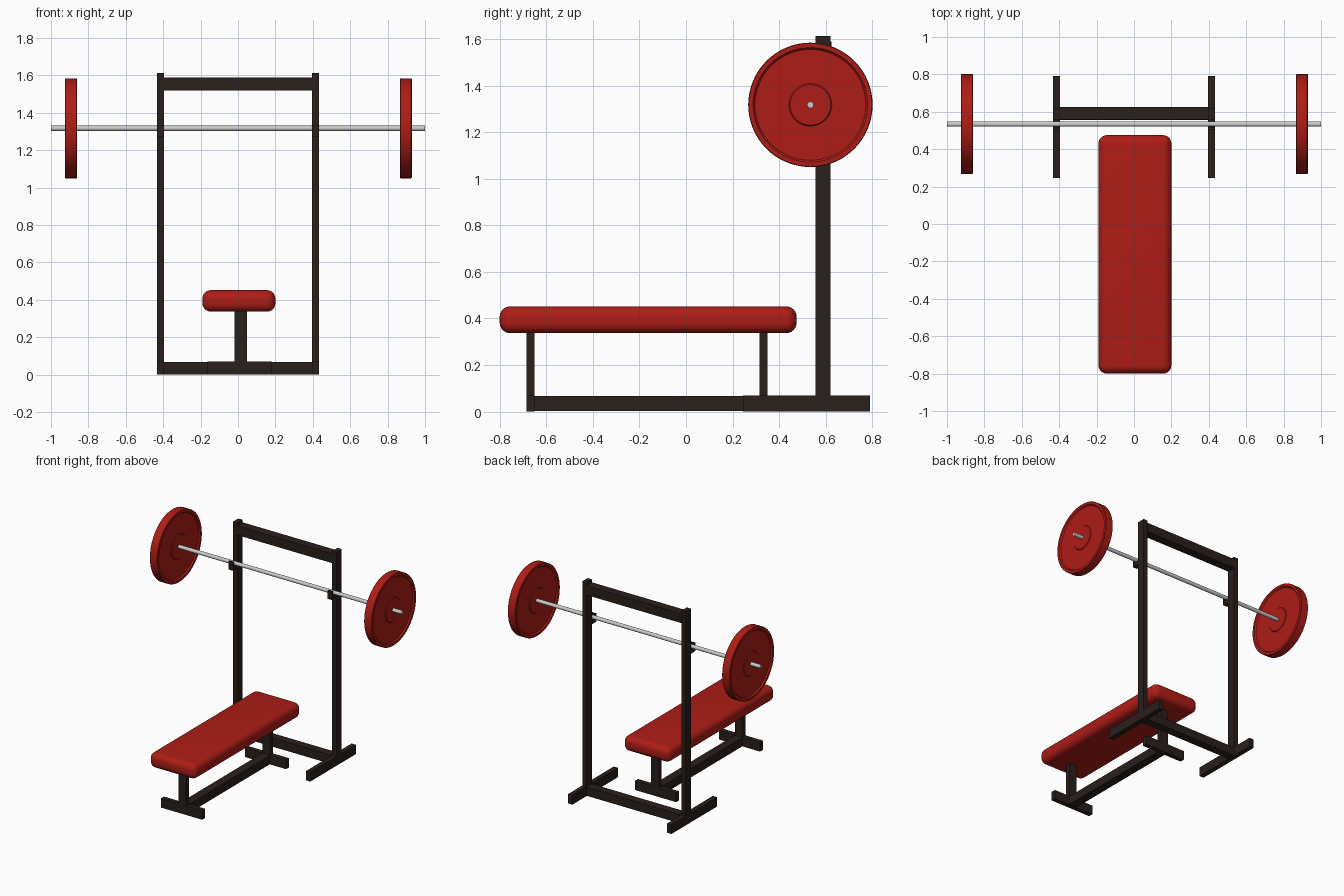
import bpy, bmesh, math

if "Cube" in bpy.data.objects:
    bpy.data.objects.remove(bpy.data.objects["Cube"])


def material(name, rgb):
    m = bpy.data.materials.new(name)
    m.diffuse_color = (*rgb, 1)
    m.use_nodes = True
    m.node_tree.nodes["Principled BSDF"].inputs["Base Color"].default_value = m.diffuse_color
    return m


RED = material("red_vinyl", (0.42, 0.012, 0.008))
DARK = material("dark_steel", (0.022, 0.014, 0.011))


def finish(bm, name, mat=None, smooth=False):
    bmesh.ops.recalc_face_normals(bm, faces=bm.faces)
    me = bpy.data.meshes.new(name)
    bm.to_mesh(me)
    bm.free()
    ob = bpy.data.objects.new(name, me)
    bpy.context.collection.objects.link(ob)
    if mat:
        me.materials.append(mat)
    if smooth:
        bpy.ops.object.select_all(action='DESELECT')
        ob.select_set(True)
        bpy.context.view_layer.objects.active = ob
        bpy.ops.object.shade_smooth_by_angle(angle=math.radians(35))
    return ob


def box(name, x, y, z, mat=DARK, bevel=0):
    bm = bmesh.new()
    bmesh.ops.create_cube(bm, size=1)
    for v in bm.verts:
        v.co = [(a + b) / 2 + c * (b - a) for (a, b), c in zip((x, y, z), v.co)]
    if bevel:
        bmesh.ops.bevel(bm, geom=bm.edges[:], offset=bevel, segments=6,
                        profile=0.5, affect='EDGES')
    return finish(bm, name, mat, bool(bevel))


def lathe_x(name, profile, centre, mat=None, sides=64):
    """Revolve (x, radius) points about an axis parallel to x."""
    bm = bmesh.new()
    cx, cy, cz = centre
    rings = []
    for px, r in profile:
        rings.append([bm.verts.new((cx + px, cy + r * math.cos(t), cz + r * math.sin(t)))
                      for t in (2 * math.pi * i / sides for i in range(sides))])
    for a, b in zip(rings, rings[1:]):
        for i in range(sides):
            j = (i + 1) % sides
            bm.faces.new((a[i], a[j], b[j], b[i]))
    bm.faces.new(rings[0])
    bm.faces.new(rings[-1])
    return finish(bm, name, mat, True)


BAR_Y, BAR_Z = 0.534, 1.317

# Rack: uprights, side feet, bar hooks and plates on both sides
half = [(0, 0.087), (0.027, 0.087), (0.022, 0.092), (0.022, 0.238), (0.032, 0.246), (0.032, 0.264), (0.029, 0.267)]
plate = [(-x, r) for x, r in half[1:]] + [(x, r) for x, r in reversed(half[1:])]
for side, s in (("left", -1), ("right", 1)):
    x = sorted((s * 0.396, s * 0.432))
    box(side + "_upright", x, (0.557, 0.62), (0.0, 1.612))
    box(side + "_rack_foot", x, (0.245, 0.79), (0, 0.07))
    box(side + "_hook_shelf", x, (0.503, 0.56), (1.272, 1.302))
    box(side + "_hook_lip", x, (0.503, 0.517), (1.30, 1.335))
    lathe_x(side + "_plate", plate, (s * 0.895 + 0.002, BAR_Y, BAR_Z), RED)
box("rack_top_crossbar", (-0.4, 0.4), (0.558, 0.625), (1.52, 1.59))
box("rack_bottom_crossbar", (-0.4, 0.4), (0.557, 0.62), (0.002, 0.068))

# Barbell
lathe_x("barbell_bar", [(-1, 0.014), (1, 0.014)], (0, BAR_Y, BAR_Z), None, 24)

# Bench: posts with cross feet, floor beam and padded seat
for end, y in (("front", (-0.685, -0.65)), ("rear", (0.315, 0.35))):
    box(end + "_bench_post", (-0.018, 0.047), y, (0, 0.36))
    box(end + "_bench_foot", (-0.163, 0.18), y, (0, 0.07))
box("bench_floor_beam", (-0.018, 0.047), (-0.66, 0.32), (0.002, 0.068))
box("bench_pad", (-0.19, 0.2), (-0.8, 0.475), (0.337, 0.452), RED, 0.045)
